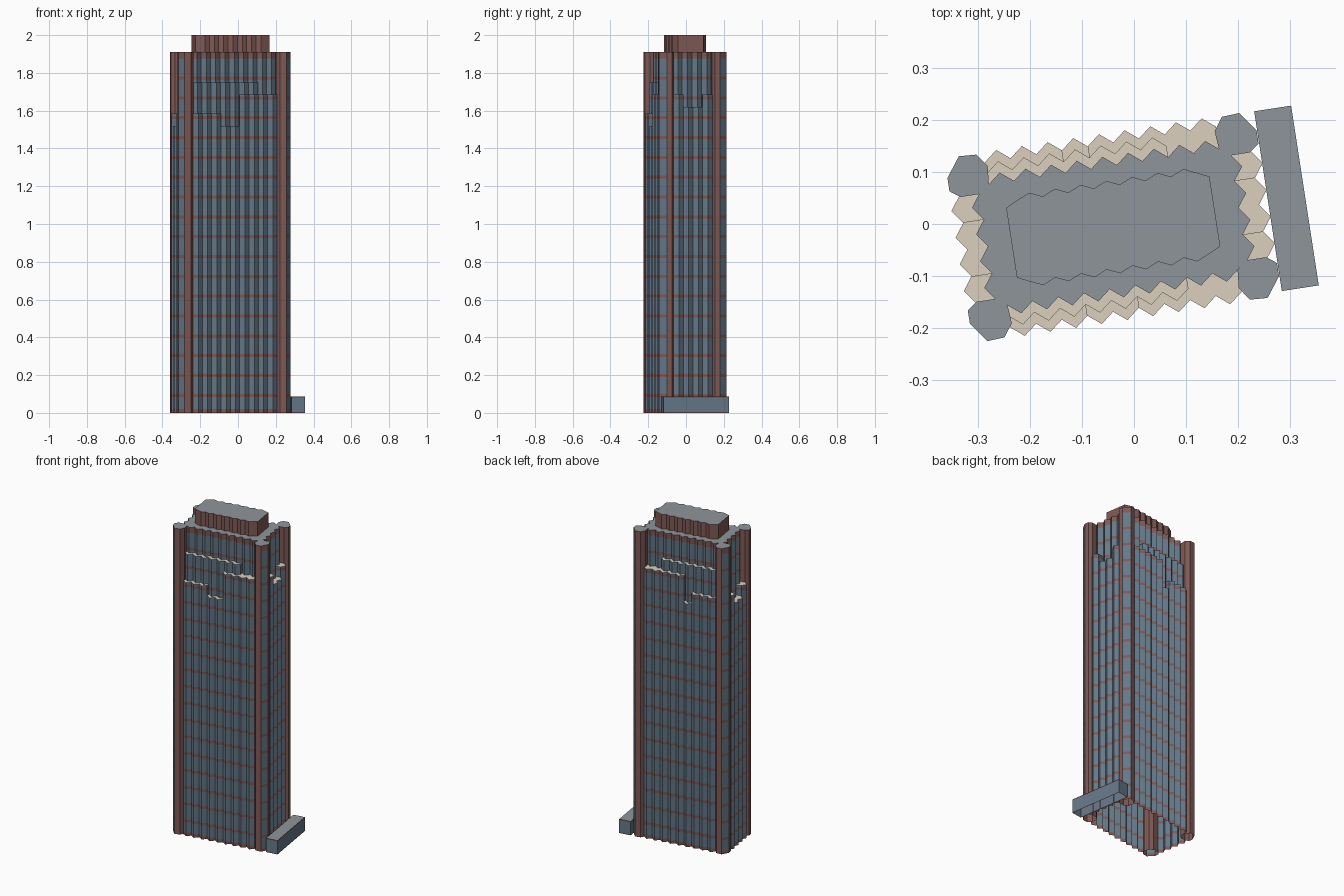
import bpy, bmesh, math

if "Cube" in bpy.data.objects:
    bpy.data.objects.remove(bpy.data.objects["Cube"])

ANG, CX, CY = math.radians(8.75), -0.04, -0.006
C, S = math.cos(ANG), math.sin(ANG)
TOP = 1.91


def material(name, col):
    m = bpy.data.materials.new(name)
    m.diffuse_color = (*col, 1)
    m.use_nodes = True
    m.node_tree.nodes["Principled BSDF"].inputs["Base Color"].default_value = m.diffuse_color
    return m


MATS = [material("glass", (0.13, 0.19, 0.25)), material("brick", (0.21, 0.10, 0.09)),
        material("roof", (0.27, 0.30, 0.32)), material("terrace", (0.72, 0.63, 0.51))]
GLASS, BRICK, ROOF, TERRACE = range(4)
# Brick spandrel bands at regular floors, plus base and parapet
BANDS = [(0, 0.02)] + [(0.085 + 0.105 * k, 0.101 + 0.105 * k) for k in range(17)] + [(1.875, TOP)]


class Part:
    """Collects flat faces given in the rotated plan frame."""

    def __init__(self, name):
        self.name, self.bm = name, bmesh.new()

    def face(self, pts, mat):
        vs = [self.bm.verts.new((CX + u * C - v * S, CY + u * S + v * C, z)) for u, v, z in pts]
        self.bm.faces.new(vs).material_index = mat

    def wall(self, p, q, z0, z1, mat=GLASS, bands=BANDS):
        if z1 - z0 < 1e-4:
            return
        cuts = [z0, z1]
        if mat == GLASS:
            cuts += [z for b in bands for z in b if z0 + 1e-4 < z < z1 - 1e-4]
        cuts.sort()
        for a, b in zip(cuts, cuts[1:]):
            mid = (a + b) / 2
            m = BRICK if any(lo < mid < hi for lo, hi in bands) else mat
            self.face([(*p, a), (*q, a), (*q, b), (*p, b)], m)

    def prism(self, pts, z0, z1, mats, bands=BANDS):
        for i, p in enumerate(pts):
            self.wall(p, pts[(i + 1) % len(pts)], z0, z1, mats[i % len(mats)], bands)
        self.face([(*p, z1) for p in pts], ROOF)

    def finish(self):
        bmesh.ops.remove_doubles(self.bm, verts=self.bm.verts, dist=1e-5)
        me = bpy.data.meshes.new(self.name)
        self.bm.to_mesh(me)
        self.bm.free()
        for m in MATS:
            me.materials.append(m)
        bpy.context.collection.objects.link(bpy.data.objects.new(self.name, me))


def facade(name, frame, bays, pitch, valley, peak, insets):
    """Sawtooth wall; bays holds each tooth's height per setback. Returns its top outline."""
    part, n = Part(name), len(bays)

    def pt(i, d):
        return frame((i - n) * pitch / 2, (peak if i % 2 else valley) - insets[d])

    for k, hs in enumerate(bays):
        levels = [0] + hs + [TOP]
        for i in (2 * k, 2 * k + 1):
            for d in range(len(insets)):
                part.wall(pt(i, d), pt(i + 1, d), levels[d], levels[d + 1])
            # Terrace on each setback
            for d, h in enumerate(hs):
                ring = (pt(i, d), pt(i + 1, d), pt(i + 1, d + 1), pt(i, d + 1))
                part.face([(*p, h) for p in ring], TERRACE)
        # Cheeks where neighbouring teeth differ in height
        if k:
            for d, (a, b) in enumerate(zip(bays[k - 1], hs)):
                p, q = pt(2 * k, d + 1), pt(2 * k, d)
                if a > b:
                    p, q = q, p
                part.wall(p, q, min(a, b), max(a, b))
    part.finish()
    return [pt(i, len(insets) - 1) for i in range(2 * n + 1)]


# Four sawtooth facades, running counter-clockwise
long_side = dict(pitch=0.05, valley=0.161, peak=0.181, insets=[0, 0.022, 0.044])
short_side = dict(pitch=0.052, valley=0.284, peak=0.303, insets=[0, 0.04])
front = [[1.585, 1.75]] * 3 + [[1.52, 1.75]] * 2 + [[1.685, 1.75]] * 2 + [[1.685, 1.685]] * 2
back = [[1.685, 1.685]] * 2 + [[1.685, 1.75]] * 3 + [[1.52, 1.75]] + [[1.585, 1.75]] * 3
right = [[1.685], [1.62], [1.62], [1.685]]
left = [[1.585], [1.52], [1.52], [1.585]]
outline = facade("front_facade", lambda t, n: (t, -n), front, **long_side)
outline += facade("right_facade", lambda t, n: (n, t), right, **short_side)
outline += facade("back_facade", lambda t, n: (-t, n), back, **long_side)
outline += facade("left_facade", lambda t, n: (-n, -t), left, **short_side)

# Main roof
roof = Part("main_roof")
roof.face([(*p, TOP) for p in outline], ROOF)
roof.finish()

# Corner columns, mirrored to all four corners
corner = [(0.282, 0.102), (0.301, 0.116), (0.301, 0.142), (0.273, 0.180), (0.239, 0.178),
          (0.221, 0.153), (0.224, 0.118), (0.245, 0.102)]
corner_mats = [BRICK, BRICK, GLASS, BRICK, BRICK, BRICK, BRICK, BRICK]
for name, sx, sy in (("back_right_column", 1, 1), ("back_left_column", -1, 1),
                     ("front_left_column", -1, -1), ("front_right_column", 1, -1)):
    pts, mats = [(u * sx, v * sy) for u, v in corner], corner_mats
    if sx * sy < 0:
        pts, mats = pts[::-1], mats[-2::-1] + mats[-1:]
    col = Part(name)
    col.prism(pts, 0, TOP, mats)
    col.finish()

# Penthouse with rippled long sides
half = [(-0.198, -0.068)] + [(-0.175 + 0.025 * i, -0.090 if i % 2 else -0.079) for i in range(15)]
half += [(0.198, -0.068)]
pent = Part("penthouse")
pent.prism(half + [(-u, -v) for u, v in half], TOP, 2.0, [BRICK])
pent.finish()

# Low entrance block beside the tower
ent = Part("entrance_block")
ent.prism([(0.302, -0.171), (0.374, -0.171), (0.374, 0.179), (0.302, 0.179)], 0, 0.087,
          [GLASS], [(0, 0.006), (0.08, 0.087)])
ent.finish()
